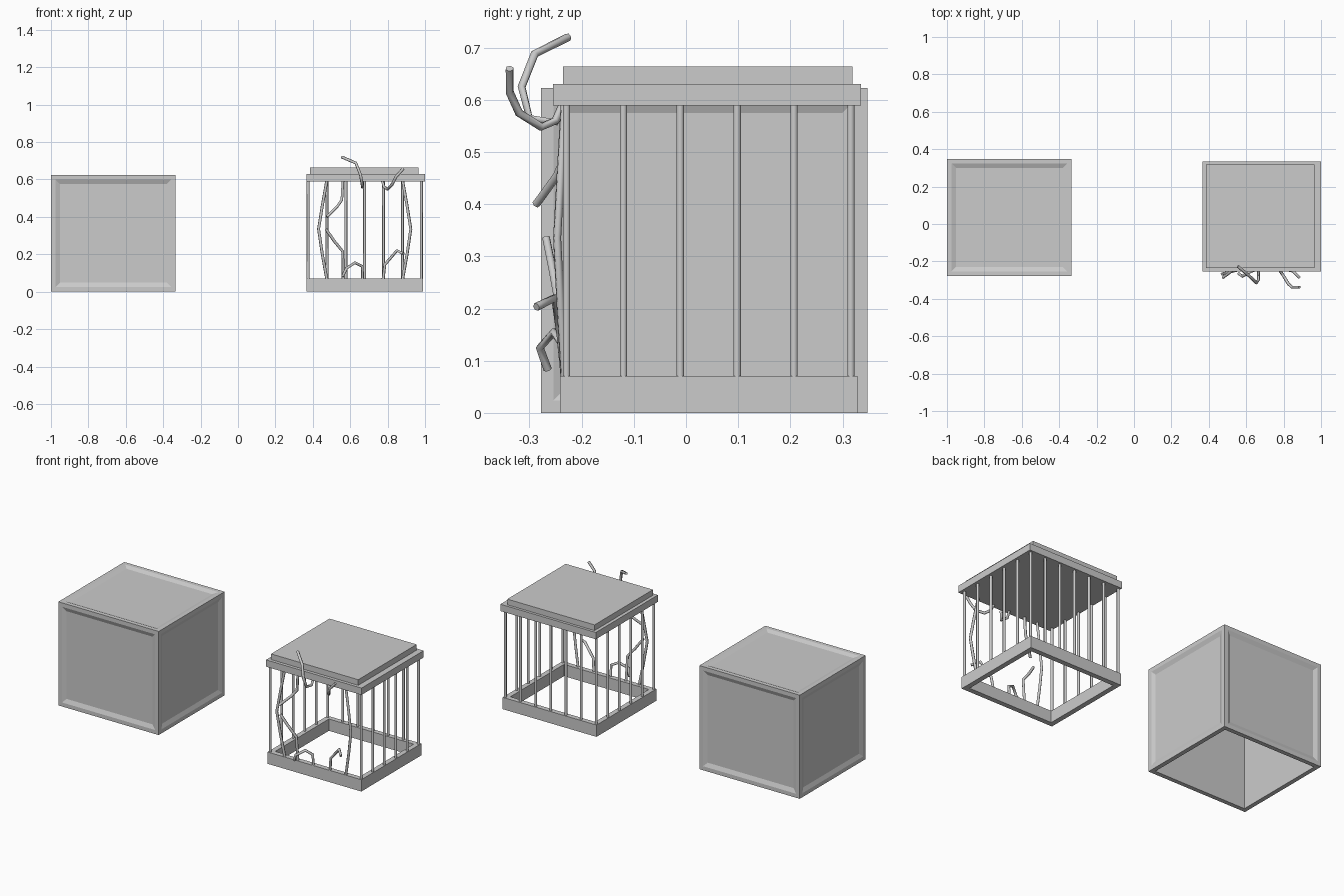
import bpy, bmesh
from mathutils import Vector

if "Cube" in bpy.data.objects:
    bpy.data.objects.remove(bpy.data.objects["Cube"])


def box_bm(lo, hi):
    bm = bmesh.new()
    bmesh.ops.create_cube(bm, size=1)
    lo, hi = Vector(lo), Vector(hi)
    for v in bm.verts:
        v.co = Vector([(lo[i] + hi[i]) / 2 + v.co[i] * (hi[i] - lo[i]) for i in range(3)])
    bm.normal_update()
    return bm


def finish(bm, name):
    me = bpy.data.meshes.new(name)
    bm.normal_update()
    bm.to_mesh(me)
    bm.free()
    ob = bpy.data.objects.new(name, me)
    bpy.context.collection.objects.link(ob)
    return ob


def inset(bm, faces, t, d=0.0):
    bmesh.ops.inset_individual(bm, faces=faces, thickness=t, depth=d, use_even_offset=True)
    bm.normal_update()


def rods(name, paths, r=0.008):
    cu = bpy.data.curves.new(name, 'CURVE')
    cu.dimensions = '3D'
    cu.bevel_depth = r
    cu.bevel_resolution = 1
    cu.use_fill_caps = True
    for pts in paths:
        sp = cu.splines.new('POLY')
        sp.points.add(len(pts) - 1)
        for p, co in zip(sp.points, pts):
            p.co = (*co, 1)
    ob = bpy.data.objects.new(name, cu)
    bpy.context.collection.objects.link(ob)


# Hollow box with recessed panels, open underneath
bm = box_bm((-1, -0.278, 0), (-0.333, 0.348, 0.623))
bottom = [f for f in bm.faces if f.normal.z < -0.5]
panels = [f for f in bm.faces if f.normal.z > -0.5]
inset(bm, panels, 0.024)
inset(bm, panels, 0.024, -0.01)
inset(bm, bottom, 0.026)
inset(bm, bottom, 0.0001, -0.597)
finish(bm, "box_cover")

# Cage base: open rectangular frame
bm = box_bm((0.365, -0.241, 0), (0.989, 0.329, 0.071))
caps = [f for f in bm.faces if abs(f.normal.z) > 0.5]
inset(bm, caps, 0.03)
bmesh.ops.bridge_loops(bm, edges=list({e for f in caps for e in f.edges}))
bmesh.ops.delete(bm, geom=caps, context='FACES_ONLY')
bmesh.ops.recalc_face_normals(bm, faces=bm.faces)
finish(bm, "cage_base")

# Cage lid in two steps
finish(box_bm((0.365, -0.255, 0.589), (1.0, 0.335, 0.63)), "lid_rim")
finish(box_bm((0.385, -0.236, 0.625), (0.965, 0.319, 0.664)), "lid_top")

# Straight bars on back and both sides
xs = [0.375 + i * 0.1008 for i in range(7)]
ys = [-0.229 + i * 0.109 for i in range(6)]
spots = [(x, ys[-1]) for x in xs] + [(x, y) for x in (xs[0], xs[-1]) for y in ys[:-1]]
rods("straight_bars", [[(x, y, 0.06), (x, y, 0.6)] for x, y in spots])

# Front bars pushed apart
fy = -0.232
rods("bent_bars", [[(x, fy, 0.06), (x + s * 0.025, fy - 0.008, 0.2), (x + s * 0.045, fy - 0.015, 0.335),
                    (x + s * 0.025, fy - 0.008, 0.46), (x, fy, 0.6)]
                   for x, s in ((xs[1], -1), (xs[5], 1))])

# Front bars snapped, with curled ends
rods("broken_bars", [
    [(0.562, fy, 0.6), (0.555, fy, 0.49), (0.53, -0.247, 0.455), (0.475, -0.287, 0.4)],
    [(0.562, fy, 0.06), (0.56, -0.245, 0.215), (0.515, -0.255, 0.27), (0.47, -0.268, 0.335)],
    [(0.665, fy, 0.6), (0.665, -0.25, 0.557), (0.665, -0.3, 0.565), (0.655, -0.315, 0.625),
     (0.63, -0.29, 0.688), (0.555, -0.226, 0.72)],
    [(0.665, fy, 0.06), (0.665, -0.24, 0.135), (0.625, -0.253, 0.155), (0.58, -0.28, 0.125), (0.56, -0.265, 0.083)],
    [(0.77, fy, 0.6), (0.78, -0.25, 0.56), (0.8, -0.278, 0.548), (0.825, -0.32, 0.575),
     (0.845, -0.338, 0.615), (0.885, -0.338, 0.66)],
    [(0.775, fy, 0.06), (0.785, -0.24, 0.145), (0.85, -0.252, 0.22), (0.885, -0.287, 0.203)],
])
